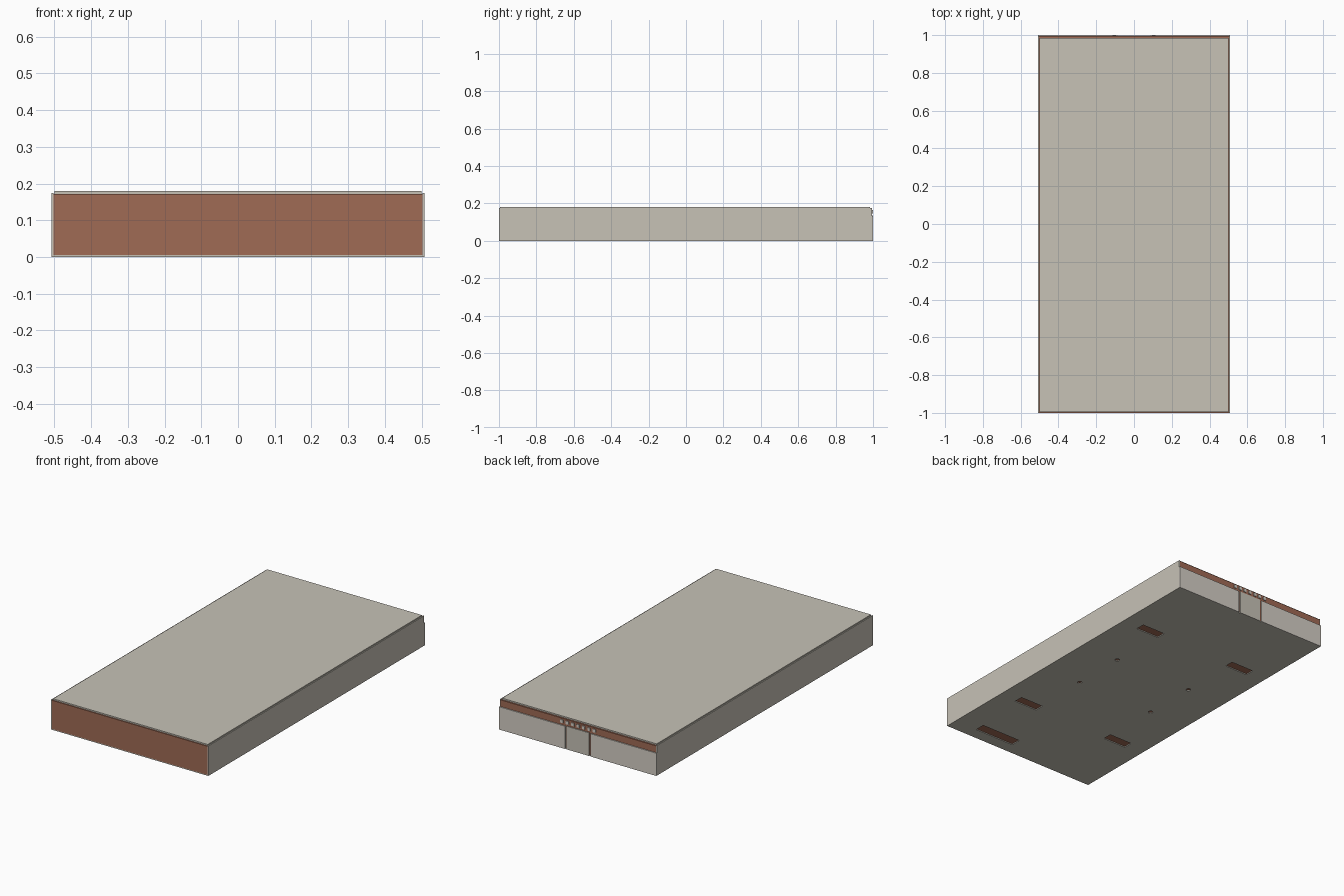
import bpy, bmesh, math
from mathutils import Matrix

if "Cube" in bpy.data.objects:
    bpy.data.objects.remove(bpy.data.objects["Cube"])


def mat(name, c):
    m = bpy.data.materials.new(name)
    m.diffuse_color = (*c, 1)
    m.use_nodes = True
    m.node_tree.nodes["Principled BSDF"].inputs["Base Color"].default_value = m.diffuse_color
    return m


SHEET = mat("warm grey sheet", (0.57, 0.54, 0.47))
PANEL = mat("pale grey panel", (0.66, 0.62, 0.56))
BROWN = mat("reddish brown", (0.35, 0.145, 0.09))


def add_box(bm, x0, x1, y0, y1, z0, z1):
    m = Matrix.Translation(((x0 + x1) / 2, (y0 + y1) / 2, (z0 + z1) / 2))
    bmesh.ops.create_cube(bm, size=1, matrix=m @ Matrix.Diagonal((x1 - x0, y1 - y0, z1 - z0, 1)))


def finish(name, bm, material):
    me = bpy.data.meshes.new(name)
    bm.to_mesh(me)
    bm.free()
    me.materials.append(material)
    ob = bpy.data.objects.new(name, me)
    bpy.context.collection.objects.link(ob)
    return ob


def box(name, dims, material):
    bm = bmesh.new()
    add_box(bm, *dims)
    return finish(name, bm, material)


# brown core, bare at the front and along the top of the back
box("core", (-0.503, 0.503, -1.0, 0.994, 0.005, 0.172), BROWN)

# top lid, a little short of the back edge
box("top_lid", (-0.5, 0.5, -0.994, 0.985, 0.172, 0.18), SHEET)

# side walls
for s, side in ((-1, "left"), (1, "right")):
    a, b = sorted((s * 0.503, s * 0.508))
    box(side + "_wall", (a, b, -1.0, 0.994, 0.0, 0.175), SHEET)

# bottom plate with slots and screw holes cut through to the core
bottom = box("bottom_plate", (-0.503, 0.503, -1.0, 0.994, 0.0, 0.005), SHEET)
bm = bmesh.new()
slots = [(sx * 0.32, sy * 0.523, 0.15, 0.054) for sx in (-1, 1) for sy in (-1, 1)]
slots.append((0.229, -0.898, 0.26, 0.06))
for x, y, w, d in slots:
    add_box(bm, x - w / 2, x + w / 2, y - d / 2, y + d / 2, -0.02, 0.02)
for sx in (-1, 1):
    for sy in (-1, 1):
        bmesh.ops.create_cone(bm, cap_ends=True, segments=12, radius1=0.013, radius2=0.013,
                              depth=0.04, matrix=Matrix.Translation((sx * 0.256, sy * 0.162, 0)))
cutter = finish("bottom_cutter", bm, BROWN)
cutter.hide_render = True
cutter.hide_viewport = True
mod = bottom.modifiers.new("cutouts", 'BOOLEAN')
mod.operation = 'DIFFERENCE'
mod.solver = 'EXACT'
mod.object = cutter

# back panels with brown seams either side of the centre tab
for s, side in ((-1, "left"), (1, "right")):
    a, b = sorted((s * 0.081, s * 0.508))
    box("back_panel_" + side, (a, b, 0.994, 1.0, 0.0, 0.133), PANEL)
box("back_centre_tab", (-0.072, 0.072, 0.994, 0.999, 0.0, 0.135), SHEET)

# row of small pale studs above the centre tab
bm = bmesh.new()
for i in range(7):
    x = -0.105 + i * 0.035
    add_box(bm, x - 0.009, x + 0.009, 0.99, 0.999, 0.146, 0.164)
finish("back_studs", bm, PANEL)
